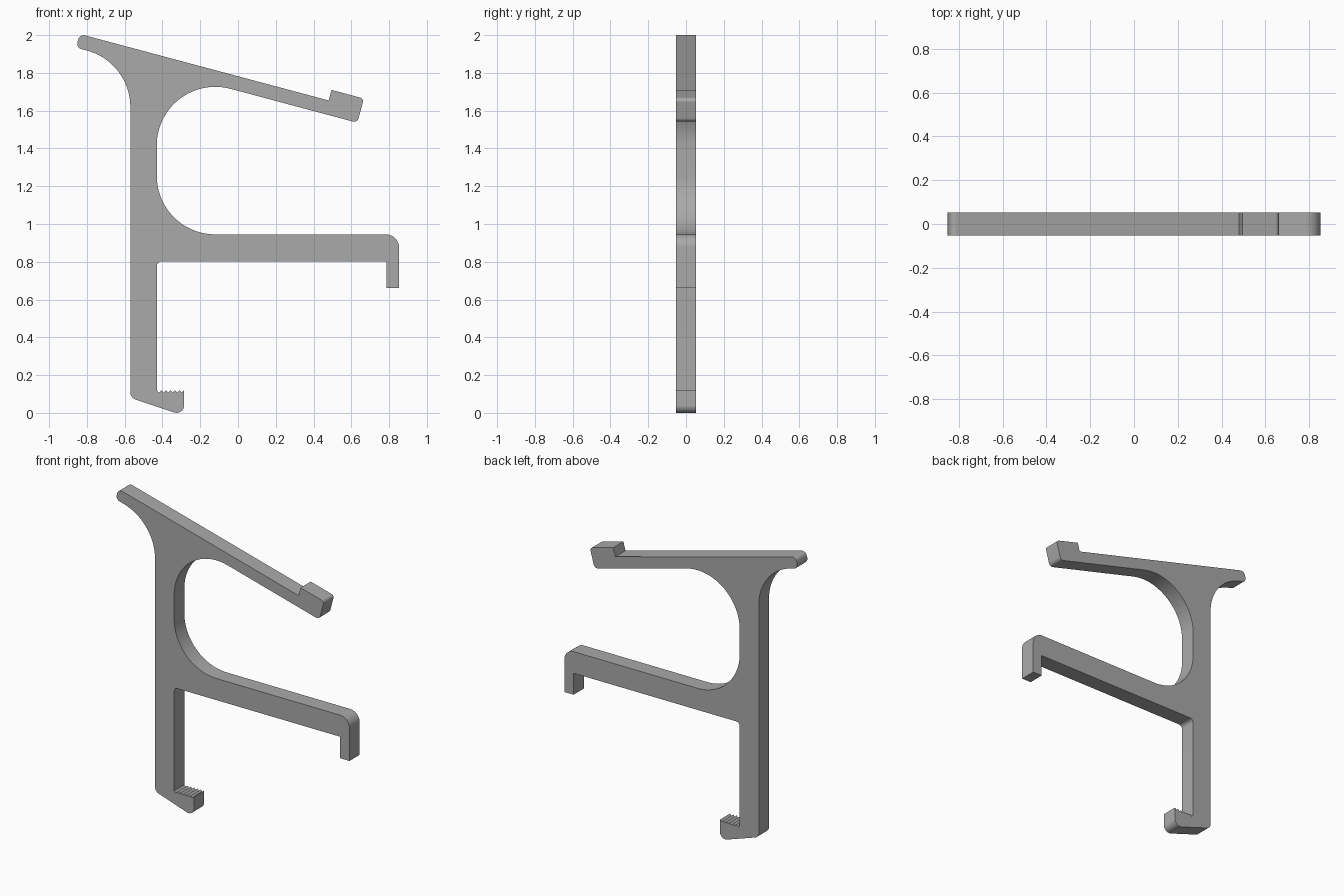
import bpy, bmesh, math
from mathutils import Vector

cube = bpy.data.objects.get("Cube")
if cube:
    bpy.data.objects.remove(cube, do_unlink=True)

HALF_DEPTH = 0.053
TEETH = 6


def rounded(corners):
    """Turn (x, z, radius) corners into an outline with tangent arcs."""
    outline = []
    for i, (x, z, r) in enumerate(corners):
        p = Vector((x, z))
        if r == 0:
            outline.append(p)
            continue
        a = (Vector(corners[i - 1][:2]) - p).normalized()
        b = (Vector(corners[(i + 1) % len(corners)][:2]) - p).normalized()
        half = a.angle(b) / 2
        centre = p + (a + b).normalized() * r / math.sin(half)
        start = p + a * r / math.tan(half) - centre
        end = p + b * r / math.tan(half) - centre
        sweep = math.atan2(start.x * end.y - start.y * end.x, start.dot(end))
        steps = max(6, math.ceil(abs(sweep) / math.radians(4)))
        for k in range(steps + 1):
            t = sweep * k / steps
            c, s = math.cos(t), math.sin(t)
            outline.append(centre + Vector((start.x * c - start.y * s,
                                            start.x * s + start.y * c)))
    return outline


# Sloping upper arm tip, back of the stem and the lower jaw
corners = [
    (-0.838, 2.006, 0.03), (-0.858, 1.934, 0.03),
    (-0.57, 1.857, 0.31), (-0.57, 0.08, 0.04), (-0.285, -0.015, 0.04),
]
# Gripping teeth on the jaw
pitch = (0.43 - 0.285) / TEETH
for i in range(TEETH):
    x = -0.285 - i * pitch
    corners += [(x, 0.12, 0), (x - pitch / 2, 0.107, 0)]
corners.append((-0.43, 0.12, 0))
# Middle arm with its downturned hook
corners += [
    (-0.43, 0.802, 0.025), (0.785, 0.802, 0), (0.785, 0.66, 0),
    (0.853, 0.66, 0), (0.853, 0.945, 0.07),
]
# Round throat, upper arm and its raised lip
corners += [
    (-0.43, 0.945, 0.31), (-0.43, 1.82, 0.31), (0.632, 1.536, 0.025),
    (0.666, 1.664, 0.02), (0.495, 1.71, 0), (0.48, 1.654, 0),
]

# Extrude the outline into a flat plate
bm = bmesh.new()
face = bm.faces.new([bm.verts.new((p.x, -HALF_DEPTH, p.y)) for p in rounded(corners)])
result = bmesh.ops.extrude_face_region(bm, geom=[face], use_keep_orig=True)
moved = [v for v in result["geom"] if isinstance(v, bmesh.types.BMVert)]
bmesh.ops.translate(bm, verts=moved, vec=(0, 2 * HALF_DEPTH, 0))
bmesh.ops.recalc_face_normals(bm, faces=bm.faces)
mesh = bpy.data.meshes.new("clip_bracket")
bm.to_mesh(mesh)
bm.free()
bracket = bpy.data.objects.new("clip_bracket", mesh)
bpy.context.collection.objects.link(bracket)

# Plain grey finish
grey = bpy.data.materials.new("plain_grey")
grey.use_nodes = True
colour = (0.4, 0.4, 0.4, 1)
grey.diffuse_color = colour
grey.node_tree.nodes["Principled BSDF"].inputs["Base Color"].default_value = colour
mesh.materials.append(grey)

# Smooth arcs, crisp edges
bpy.ops.object.select_all(action="DESELECT")
bracket.select_set(True)
bpy.context.view_layer.objects.active = bracket
bpy.ops.object.shade_smooth_by_angle(angle=math.radians(30))
